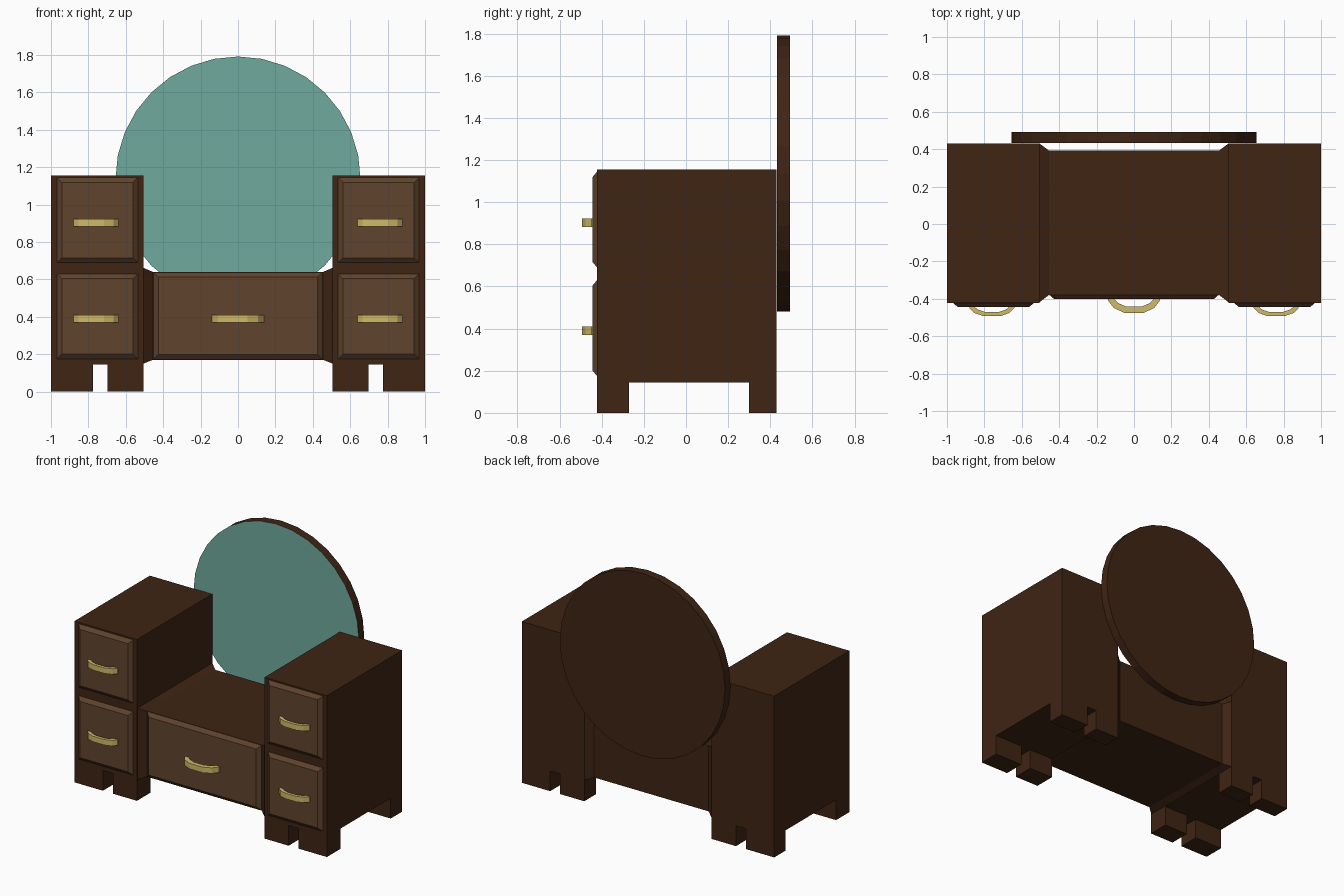
import bpy, bmesh
from math import sin, cos, pi

if "Cube" in bpy.data.objects:
    bpy.data.objects.remove(bpy.data.objects["Cube"])


def material(name, rgb):
    m = bpy.data.materials.new(name)
    m.diffuse_color = (*rgb, 1)
    m.use_nodes = True
    m.node_tree.nodes["Principled BSDF"].inputs["Base Color"].default_value = m.diffuse_color
    return m


WOOD = material("dark_wood", (0.05, 0.018, 0.007))
PANEL = material("drawer_wood", (0.115, 0.056, 0.027))
BRASS = material("brass", (0.62, 0.49, 0.14))
GLASS = material("mirror_glass", (0.16, 0.40, 0.34))


def loft(name, rings, mat):
    """Closed solid through a list of matching vertex rings."""
    bm = bmesh.new()
    vs = [[bm.verts.new(p) for p in r] for r in rings]
    n = len(rings[0])
    for a, b in zip(vs, vs[1:]):
        for i in range(n):
            j = (i + 1) % n
            bm.faces.new((a[i], a[j], b[j], b[i]))
    bm.faces.new(vs[0])
    bm.faces.new(vs[-1])
    bmesh.ops.recalc_face_normals(bm, faces=bm.faces)
    me = bpy.data.meshes.new(name)
    bm.to_mesh(me)
    bm.free()
    me.materials.append(mat)
    ob = bpy.data.objects.new(name, me)
    bpy.context.collection.objects.link(ob)
    return ob


def rect_xy(x0, x1, y0, y1, z):
    return [(x0, y0, z), (x1, y0, z), (x1, y1, z), (x0, y1, z)]


def rect_xz(x0, x1, z0, z1, y):
    return [(x0, y, z0), (x1, y, z0), (x1, y, z1), (x0, y, z1)]


def rect_yz(y0, y1, z0, z1, x):
    return [(x, y0, z0), (x, y1, z0), (x, y1, z1), (x, y0, z1)]


def block(name, x, y, z, mat=WOOD):
    x = sorted(x)
    return loft(name, [rect_xy(*x, *y, h) for h in z], mat)


def drawer(name, x, z, y, out):
    """Drawer front with a chamfered edge."""
    x0, x1 = sorted(x)
    z0, z1 = z
    c = 0.026
    loft(name, [rect_xz(x0, x1, z0, z1, y + 0.01), rect_xz(x0, x1, z0, z1, y),
                rect_xz(x0 + c, x1 - c, z0 + c, z1 - c, y - out)], PANEL)


def handle(name, x, y, z, half, depth):
    """Faceted bow pull, flat bar bent outward."""
    outer = [(-1, -0.2), (-1, 0.1), (-0.78, 0.65), (-0.37, 1)]
    inner = [(-0.78, -0.2), (-0.76, 0.0), (-0.62, 0.28), (-0.29, 0.55)]
    outer += [(-a, b) for a, b in reversed(outer)]
    inner += [(-a, b) for a, b in reversed(inner)]
    rings = []
    for (ox, oy), (ix, iy) in zip(outer, inner):
        o = (x + ox * half, y - oy * depth)
        i = (x + ix * half, y - iy * depth)
        rings.append([(*o, z - 0.02), (*o, z + 0.02), (*i, z + 0.02), (*i, z - 0.02)])
    loft(name, rings, BRASS)


# side cabinets with legs, drawers and pulls
for s, side in ((-1, "left"), (1, "right")):
    block(f"{side}_cabinet", (s * 0.505, s), (-0.422, 0.43), (0.145, 1.155))
    for xi, xs in enumerate(((0.505, 0.697), (0.775, 1.0))):
        for yi, ys in enumerate(((-0.422, -0.27), (0.30, 0.43))):
            block(f"{side}_leg_{xi}{yi}", [s * v for v in xs], ys, (0, 0.145))
    for level, z0, hz in (("lower", 0.175, 0.39), ("upper", 0.69, 0.903)):
        drawer(f"{side}_{level}_drawer", (s * 0.535, s * 0.968), (z0, z0 + 0.455), -0.422, 0.022)
        handle(f"{side}_{level}_handle", s * 0.76, -0.444, hz, 0.12, 0.049)

# centre table, flaring where it meets the cabinets
wide = (-0.418, 0.43, 0.15, 0.662)
slim = (-0.38, 0.393, 0.17, 0.64)
loft("centre_table", [rect_yz(*wide, -0.505), rect_yz(*slim, -0.455),
                      rect_yz(*slim, 0.455), rect_yz(*wide, 0.505)], WOOD)
drawer("centre_drawer", (-0.452, 0.452), (0.172, 0.638), -0.38, 0.022)
handle("centre_handle", 0, -0.402, 0.39, 0.138, 0.073)

# round mirror, glass on the front face only
R, CZ, N = 0.655, 1.137, 32
mirror = loft("round_mirror", [[(R * sin(2 * pi * i / N), y, CZ + R * cos(2 * pi * i / N))
                                for i in range(N)] for y in (0.432, 0.493)], WOOD)
mirror.data.materials.append(GLASS)
for p in mirror.data.polygons:
    if p.normal.y < -0.9:
        p.material_index = 1
